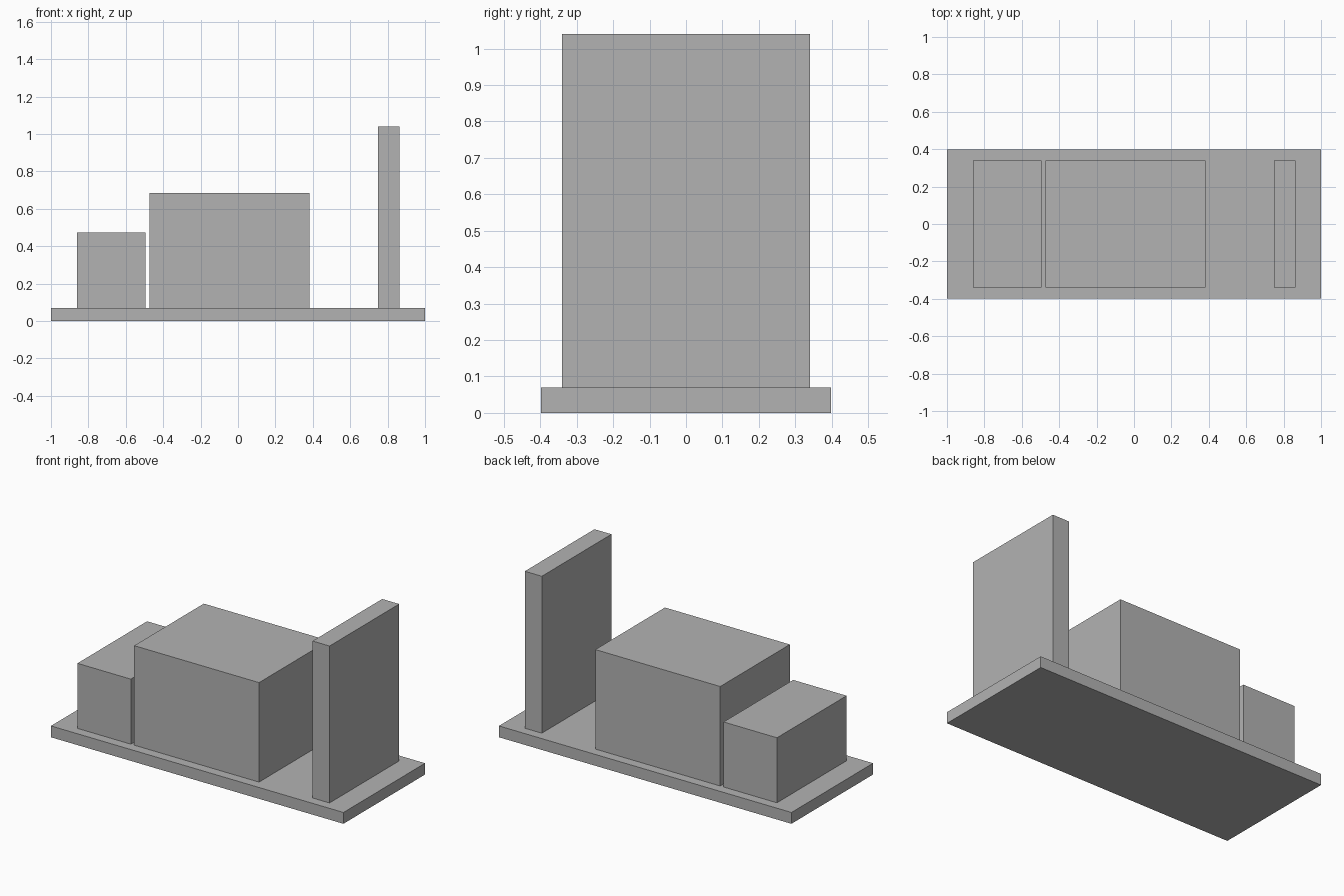
import bpy

cube = bpy.data.objects.get("Cube")
if cube:
    bpy.data.objects.remove(cube, do_unlink=True)

# One plain grey for every part
grey = bpy.data.materials.new("plain_grey")
grey.use_nodes = True
colour = (0.45, 0.45, 0.45, 1)
grey.diffuse_color = colour
grey.node_tree.nodes["Principled BSDF"].inputs["Base Color"].default_value = colour

BASE_TOP = 0.07
BLOCK_DEPTH = 0.68


def box(name, x0, x1, depth, z0, z1):
    """Box centred on y, spanning the given x and z ranges."""
    bpy.ops.mesh.primitive_cube_add(size=1, location=((x0 + x1) / 2, 0, (z0 + z1) / 2))
    obj = bpy.context.object
    obj.name = name
    obj.scale = (x1 - x0, depth, z1 - z0)
    bpy.ops.object.transform_apply(location=False, rotation=False, scale=True)
    obj.data.materials.append(grey)
    return obj


# Base slab
box("base_plate", -1, 1, 0.797, 0, BASE_TOP)

# Blocks standing on the slab
box("low_block", -0.86, -0.495, BLOCK_DEPTH, BASE_TOP, 0.472)
box("main_block", -0.472, 0.382, BLOCK_DEPTH, BASE_TOP, 0.685)
box("tall_panel", 0.748, 0.864, BLOCK_DEPTH, BASE_TOP, 1.04)
